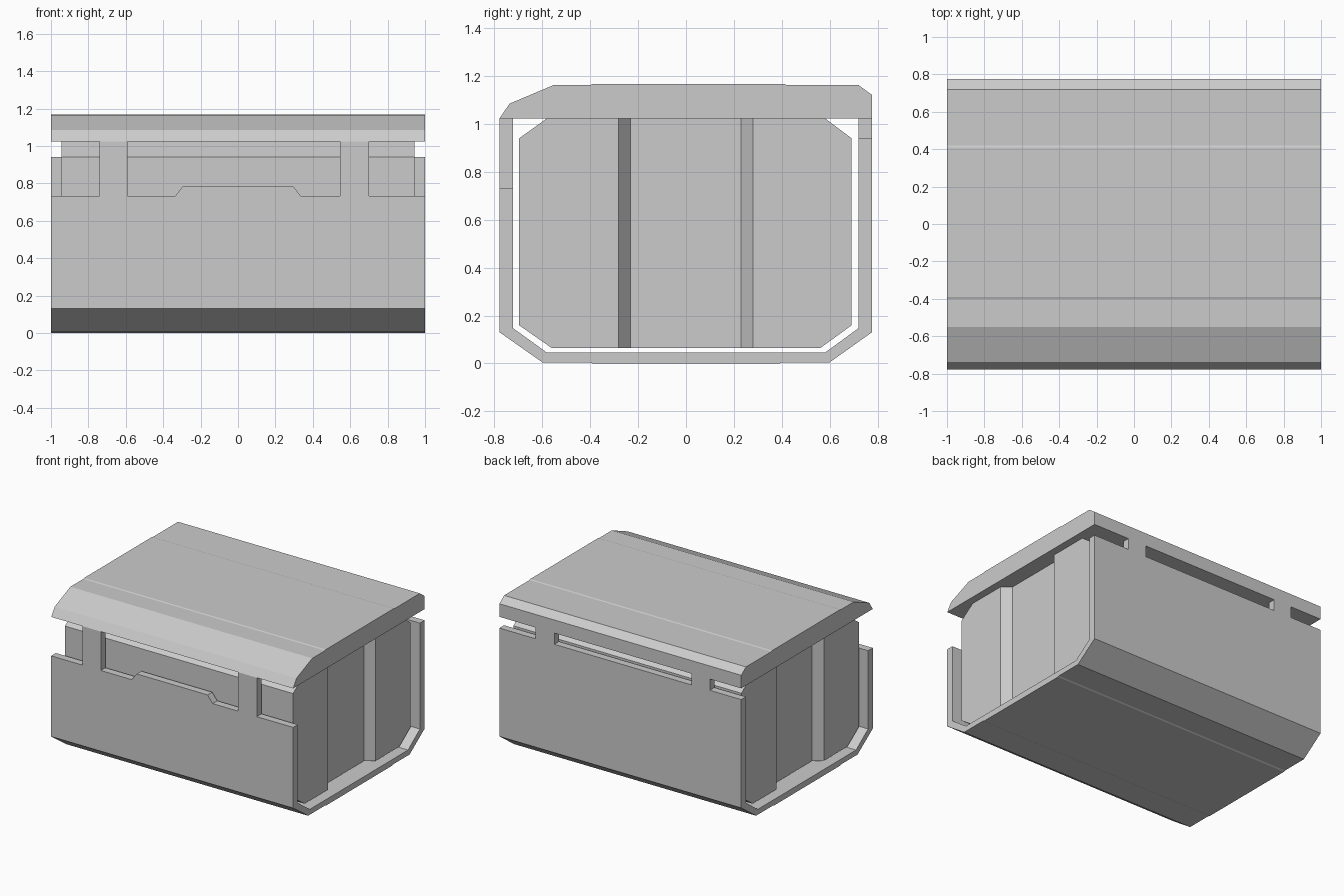
import bpy
import bmesh

default = bpy.data.objects.get("Cube")
if default:
    bpy.data.objects.remove(default, do_unlink=True)

# One flat colour for the whole box
grey = bpy.data.materials.new("light grey")
grey.use_nodes = True
colour = (0.6, 0.6, 0.6, 1)
grey.diffuse_color = colour
grey.node_tree.nodes["Principled BSDF"].inputs["Base Color"].default_value = colour


def prism(name, outline, start, end):
    """Extrude a closed outline of 3D points from start to end offset."""
    bm = bmesh.new()
    face = bm.faces.new([bm.verts.new([p[i] + start[i] for i in range(3)]) for p in outline])
    moved = bmesh.ops.extrude_face_region(bm, geom=[face])["geom"]
    shift = [b - a for a, b in zip(start, end)]
    bmesh.ops.translate(bm, vec=shift,
                        verts=[v for v in moved if isinstance(v, bmesh.types.BMVert)])
    bmesh.ops.recalc_face_normals(bm, faces=bm.faces)
    mesh = bpy.data.meshes.new(name)
    bm.to_mesh(mesh)
    bm.free()
    mesh.materials.append(grey)
    obj = bpy.data.objects.new(name, mesh)
    bpy.context.scene.collection.objects.link(obj)
    return obj


def along_x(name, side_profile, half):
    """Side profile in (y, z), extruded over the width."""
    return prism(name, [(0, y, z) for y, z in side_profile], (-half, 0, 0), (half, 0, 0))


def along_y(name, front_profile, y0, y1):
    """Front profile in (x, z), extruded in depth."""
    return prism(name, [(x, 0, z) for x, z in front_profile], (0, y0, 0), (0, y1, 0))


FRONT, BACK, WALL = -0.778, 0.776, 0.055
FRONT_TOP, BACK_TOP, LID_BASE = 0.733, 0.94, 1.024

# Outer shell: thin open cradle with a low front wall and a tall back wall
along_x("outer_shell", [
    (FRONT, FRONT_TOP), (FRONT, 0.13), (-0.6, 0.005), (-0.4, 0.005), (-0.39, 0),
    (0.39, 0), (0.4, 0.005), (0.6, 0.005), (BACK, 0.13), (BACK, BACK_TOP),
    (BACK - WALL, BACK_TOP), (BACK - WALL, 0.148), (0.58, 0.045), (-0.58, 0.045),
    (FRONT + WALL, 0.148), (FRONT + WALL, FRONT_TOP)], 1)

# Raised lip in the middle of the front wall
along_y("front_lip", [(-0.335, FRONT_TOP), (-0.293, 0.787), (0.293, 0.787),
                      (0.335, FRONT_TOP)], FRONT, FRONT + WALL)

# Straps join both walls to the lid
for side, x0, x1 in (("right", -0.74, -0.59), ("left", 0.545, 0.7)):
    for place, y, z in (("front", FRONT, FRONT_TOP), ("back", BACK - WALL, BACK_TOP)):
        along_y(f"{place}_strap_{side}", [(x0, z), (x1, z), (x1, LID_BASE), (x0, LID_BASE)],
                y, y + WALL)

# Lid slab with a long sloped front and a small back chamfer
along_x("lid", [
    (FRONT, LID_BASE), (-0.737, 1.085), (-0.552, 1.163), (-0.4, 1.163), (-0.39, 1.167),
    (0.41, 1.167), (0.42, 1.163), (0.72, 1.163), (BACK, 1.122), (BACK, LID_BASE)], 1)

# Inner body: plan outline with a recessed channel at each end
half, recess = 0.943, 0.88
end = [(half, -0.697), (half, -0.282), (recess, -0.232), (recess, 0.23),
       (half, 0.28), (half, 0.692)]
plan = end + [(-x, y) for x, y in reversed(end)]
body = prism("inner_body", [(x, y, 0) for x, y in plan], (0, 0, 0.064), (0, 0, LID_BASE))

# Bevel the long horizontal edges of the body by slicing off its corners
bm = bmesh.new()
bm.from_mesh(body.data)
for (y0, z0), (y1, z1) in (((-0.697, 0.16), (-0.56, 0.064)), ((0.692, 0.16), (0.56, 0.064)),
                           ((-0.697, 0.94), (-0.58, LID_BASE)), ((0.692, 0.94), (0.58, LID_BASE))):
    normal = (0, abs(z1 - z0) * (1 if y0 > 0 else -1), abs(y1 - y0) * (1 if z1 > z0 else -1))
    bmesh.ops.bisect_plane(bm, geom=bm.verts[:] + bm.edges[:] + bm.faces[:],
                           plane_co=(0, y0, z0), plane_no=normal, clear_outer=True)
    bmesh.ops.holes_fill(bm, edges=[e for e in bm.edges if e.is_boundary])
bmesh.ops.recalc_face_normals(bm, faces=bm.faces)
bm.to_mesh(body.data)
bm.free()
